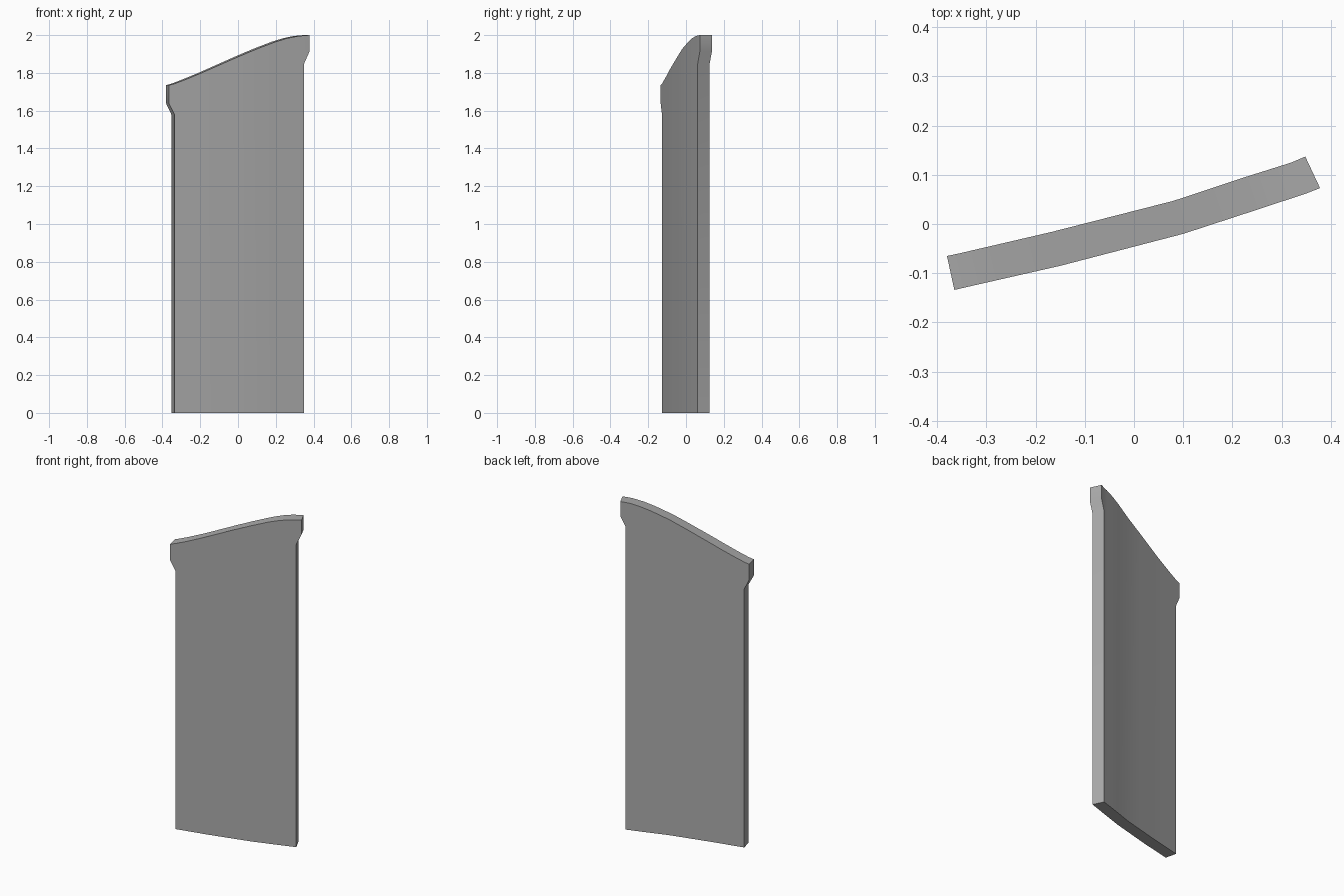
import bpy, bmesh

cube = bpy.data.objects.get("Cube")
if cube:
    bpy.data.objects.remove(cube)

# Plan of the bent board: front x, front y, back x, back y
PLAN = [
    (-.365, -.134, -.380, -.065), (-.335, -.127, -.352, -.059),
    (-.15, -.085, -.167, -.016), (.10, -.02, .080, .047),
    (.25, .029, .228, .096), (.35, .062, .320, .125), (.378, .073, .348, .137),
]
# Sweeping top edge: x, z
TOP = [(-.365, 1.735), (-.335, 1.743), (-.27, 1.768), (-.2, 1.797), (-.1, 1.841),
       (0, 1.885), (.1, 1.927), (.2, 1.965), (.26, 1.983), (.32, 1.995), (.378, 2)]
# Shaft and the flared lips at both ends
LOWER = [(.378, 1.912), (.35, 1.849), (.35, 0), (-.335, 0), (-.335, 1.578), (-.365, 1.637)]


def bend(s, depth):
    """Plan position at front x = s, with depth 0 at the front and 1 at the back."""
    for a, b in zip(PLAN, PLAN[1:]):
        if s <= b[0] or b is PLAN[-1]:
            t = (s - a[0]) / (b[0] - a[0])
            fx, fy, bx, by = (p + (q - p) * t for p, q in zip(a, b))
            return fx + (bx - fx) * depth, fy + (by - fy) * depth


# Flat outline, cut into upright strips
bm = bmesh.new()
bm.faces.new([bm.verts.new((x, 0, z)) for x, z in reversed(TOP + LOWER)])
cuts = {round(p[0], 3) for p in PLAN[1:-1]} | {x for x, z in TOP[1:-1]}
for s in sorted(cuts):
    bmesh.ops.bisect_plane(bm, geom=bm.verts[:] + bm.edges[:] + bm.faces[:],
                           plane_co=(s, 0, 0), plane_no=(1, 0, 0), dist=1e-5)

# Thicken, then bend to the plan
new = bmesh.ops.extrude_face_region(bm, geom=bm.faces[:], use_keep_orig=True)["geom"]
for v in new:
    if isinstance(v, bmesh.types.BMVert):
        v.co.y = 1
for v in bm.verts:
    v.co.x, v.co.y = bend(v.co.x, v.co.y)
bmesh.ops.recalc_face_normals(bm, faces=bm.faces[:])

mesh = bpy.data.meshes.new("curved_panel")
bm.to_mesh(mesh)
bm.free()
panel = bpy.data.objects.new("curved_panel", mesh)
bpy.context.collection.objects.link(panel)

# Plain grey
grey = bpy.data.materials.new("plain_grey")
grey.use_nodes = True
colour = (.4, .4, .4, 1)
grey.diffuse_color = colour
grey.node_tree.nodes["Principled BSDF"].inputs["Base Color"].default_value = colour
mesh.materials.append(grey)

bpy.context.view_layer.objects.active = panel
panel.select_set(True)
bpy.ops.object.shade_smooth_by_angle(angle=.5)
